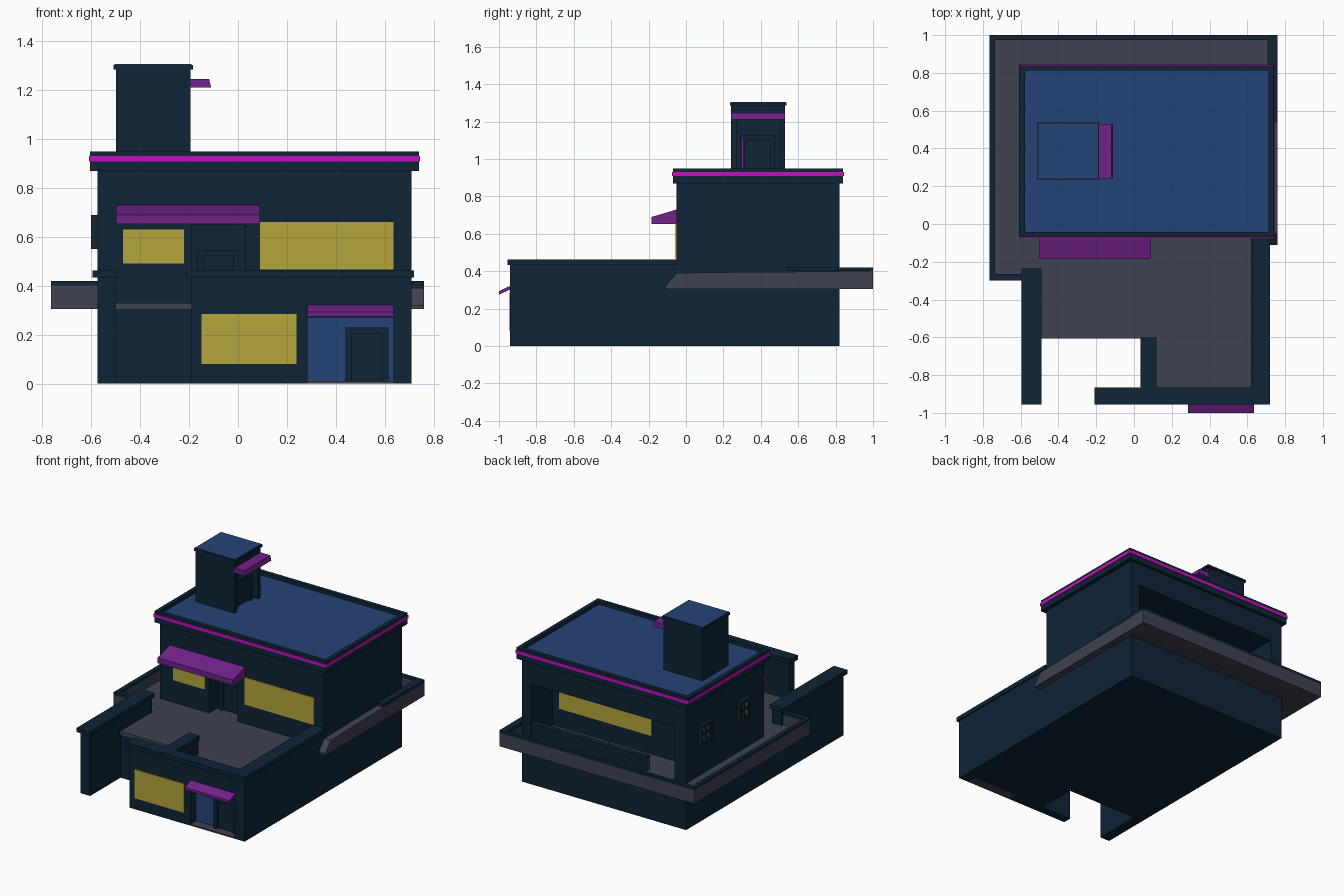
import bpy, bmesh

def mat(name, rgb):
    m = bpy.data.materials.new(name)
    m.diffuse_color = (*rgb, 1)
    return m

NAVY = mat("navy wall", (.0044, .0178, .037))
BLUE = mat("roof blue", (.0185, .056, .181))
YELLOW = mat("window yellow", (.46, .38, .045))
PURPLE = mat("awning purple", (.165, .016, .254))
MAGENTA = mat("stripe magenta", (.565, .005, .515))
GREY = mat("concrete grey", (.050, .054, .080))

def finish(name, bm, m):
    bmesh.ops.recalc_face_normals(bm, faces=bm.faces)
    me = bpy.data.meshes.new(name)
    bm.to_mesh(me)
    bm.free()
    me.materials.append(m)
    ob = bpy.data.objects.new(name, me)
    bpy.context.collection.objects.link(ob)
    return ob

def boxes(name, m, *bs):
    """Each box is (x0, x1, y0, y1, z0, z1)."""
    bm = bmesh.new()
    for x0, x1, y0, y1, z0, z1 in bs:
        vs = bmesh.ops.create_cube(bm, size=1)["verts"]
        for v in vs:
            v.co = (x1 if v.co.x > 0 else x0, y1 if v.co.y > 0 else y0,
                    z1 if v.co.z > 0 else z0)
    return finish(name, bm, m)

def prism(name, m, profile, a, b, axis="x"):
    """Extrude a (horizontal, z) profile along x or y."""
    bm = bmesh.new()
    put = (lambda h, z, t: (t, h, z)) if axis == "x" else (lambda h, z, t: (h, t, z))
    lo = [bm.verts.new(put(h, z, a)) for h, z in profile]
    hi = [bm.verts.new(put(h, z, b)) for h, z in profile]
    bm.faces.new(lo)
    bm.faces.new(hi)
    n = len(lo)
    for i in range(n):
        bm.faces.new((lo[i], lo[(i + 1) % n], hi[(i + 1) % n], hi[i]))
    return finish(name, bm, m)

def door(name, a, b, z0, z1, face, axis):
    """Framed door: jambs, head and leaf; axis y faces -y, axis x faces +x."""
    t = .025
    parts = [(a, a + t, z0, z1, .025), (b - t, b, z0, z1, .025),
             (a + t, b - t, z1 - t, z1, .025), (a + t, b - t, z0, z1 - t, .008)]
    if axis == "y":
        bs = [(p, q, face - d, face, u, v) for p, q, u, v, d in parts]
    else:
        bs = [(face, face + d, p, q, u, v) for p, q, u, v, d in parts]
    return boxes(name, NAVY, *bs)

# Ground floor with a notch at front left and an entrance recess
boxes("ground_floor", NAVY,
      (-.575, .71, -.6, .82, 0, .32),
      (.045, .71, -.87, -.6, 0, .32),
      (.045, .285, -.94, -.87, 0, .32),
      (.285, .635, -.94, -.87, .27, .32),
      (.635, .71, -.94, -.87, 0, .32))

# Terrace parapet walls and free-standing wall ends
boxes("terrace_walls", NAVY,
      (-.575, -.5, -.94, -.25, 0, .435),
      (-.19, .045, -.94, -.88, 0, .435),
      (.045, .71, -.94, -.88, .31, .435),
      (.045, .11, -.88, -.6, .31, .435),
      (.63, .71, -.88, -.05, .31, .435))
boxes("parapet_caps", NAVY,
      (-.595, -.49, -.955, -.235, .433, .463),
      (-.21, .72, -.955, -.865, .433, .463),
      (.035, .12, -.87, -.6, .433, .463),
      (.62, .72, -.87, -.05, .433, .463))

# Terrace and balcony floors
boxes("terrace_floor", GREY,
      (-.5, .635, -.605, .06, .305, .33),
      (.1, .635, -.885, -.6, .305, .33))
boxes("balcony_floor", GREY,
      (-.76, -.5, -.295, 1, .305, .33),
      (-.76, .755, .55, .995, .305, .329))

# Balcony parapet, wrapping left, back and right
boxes("balcony_parapet", GREY,
      (-.765, -.735, -.3, 1, .305, .40),
      (-.735, -.575, -.3, -.265, .305, .40),
      (-.735, .715, .975, 1, .305, .40))
prism("balcony_side_band", GREY,
      [(-.11, .305), (1, .305), (1, .40), (.26, .395), (-.05, .39), (-.11, .32)], .705, .76)
boxes("balcony_caps", NAVY,
      (-.765, -.735, -.3, 1, .40, .42),
      (-.735, -.575, -.3, -.265, .40, .42),
      (-.735, .715, .975, 1, .40, .42),
      (.712, .76, .54, 1, .40, .42))

# Upper floor with door alcove in front and loggia at the back
boxes("upper_floor", NAVY,
      (-.575, -.19, -.05, .05, .31, .88),
      (.03, .71, -.05, .05, .31, .88),
      (-.19, .03, -.05, .05, .65, .88),
      (-.575, .71, .05, .58, .31, .88),
      (-.575, -.485, .58, .82, .31, .88),
      (.64, .71, .58, .82, .31, .88),
      (-.485, .64, .58, .82, .71, .88))
boxes("loggia_wall", NAVY, (-.26, .64, .775, .815, .329, .43))
boxes("loggia_wall_end", GREY, (-.264, -.26, .778, .812, .335, .42))

# Main roof: rim, magenta stripe and blue deck
X0, X1, Y0, Y1 = -.605, .74, -.07, .84
def ring(x0, x1, y0, y1, w, z0, z1):
    return [(x0, x1, y0, y0 + w, z0, z1), (x0, x1, y1 - w, y1, z0, z1),
            (x0, x0 + w, y0 + w, y1 - w, z0, z1), (x1 - w, x1, y0 + w, y1 - w, z0, z1)]
boxes("roof_rim", NAVY, *ring(X0, X1, Y0, Y1, .028, .87, .95))
e = .004
boxes("roof_stripe", MAGENTA, *ring(X0 - e, X1 + e, Y0 - e, Y1 + e, .008, .909, .931))
boxes("roof_deck", BLUE, (X0 + .026, X1 - .026, Y0 + .026, Y1 - .026, .878, .925))

# Roof tower with alcove on its right side
boxes("tower", NAVY,
      (-.5, -.245, .24, .53, .92, 1.29),
      (-.245, -.195, .24, .27, .92, 1.29),
      (-.245, -.195, .505, .53, .92, 1.29),
      (-.245, -.195, .27, .505, 1.21, 1.29))
boxes("tower_cap", NAVY, (-.51, -.185, .235, .537, 1.285, 1.302))
boxes("tower_roof", BLUE, (-.505, -.19, .24, .532, 1.302, 1.306))

# Awnings
prism("upper_awning", PURPLE,
      [(-.05, .73), (-.185, .69), (-.185, .652), (-.05, .652)], -.5, .09)
prism("entrance_awning", PURPLE,
      [(-.94, .322), (-1, .293), (-1, .275), (-.94, .302)], .285, .635)
prism("tower_awning", PURPLE,
      [(-.195, 1.245), (-.118, 1.245), (-.11, 1.21), (-.195, 1.21)], .24, .53, "y")

# Entrance panel, threshold and doors
boxes("entrance_panel", BLUE, (.285, .635, -.876, -.868, 0, .272))
boxes("entrance_step", GREY, (.285, .635, -.94, -.876, 0, .01))
door("entrance_door", .44, .615, .01, .23, -.876, "y")
door("terrace_door", -.165, .005, .33, .547, .05, "y")
door("tower_door", .29, .475, .925, 1.125, -.245, "x")
boxes("tower_door_trim", PURPLE, (-.22, -.217, .299, .306, .93, 1.11))

# Window panes
boxes("front_windows", YELLOW,
      (-.15, .24, -.945, -.938, .08, .285),
      (-.47, -.22, -.055, -.048, .49, .63),
      (.09, .635, -.055, -.048, .467, .66))
boxes("loggia_window", YELLOW, (-.14, .585, .578, .586, .46, .66))

# Two small framed windows with crossbars on the left side
for i, y in enumerate((.19, .62), 1):
    w, z0, z1 = .06, .55, .69
    boxes(f"side_window_frame_{i}", NAVY,
          (-.602, -.57, y - w, y - w + .018, z0, z1),
          (-.602, -.57, y + w - .018, y + w, z0, z1),
          (-.602, -.57, y - w, y + w, z0, z0 + .018),
          (-.602, -.57, y - w, y + w, z1 - .018, z1),
          (-.596, -.57, y - .007, y + .007, z0, z1),
          (-.596, -.57, y - w, y + w, .613, .627))
    boxes(f"side_window_pane_{i}", YELLOW, (-.582, -.574, y - w + .01, y + w - .01, z0 + .01, z1 - .01))
